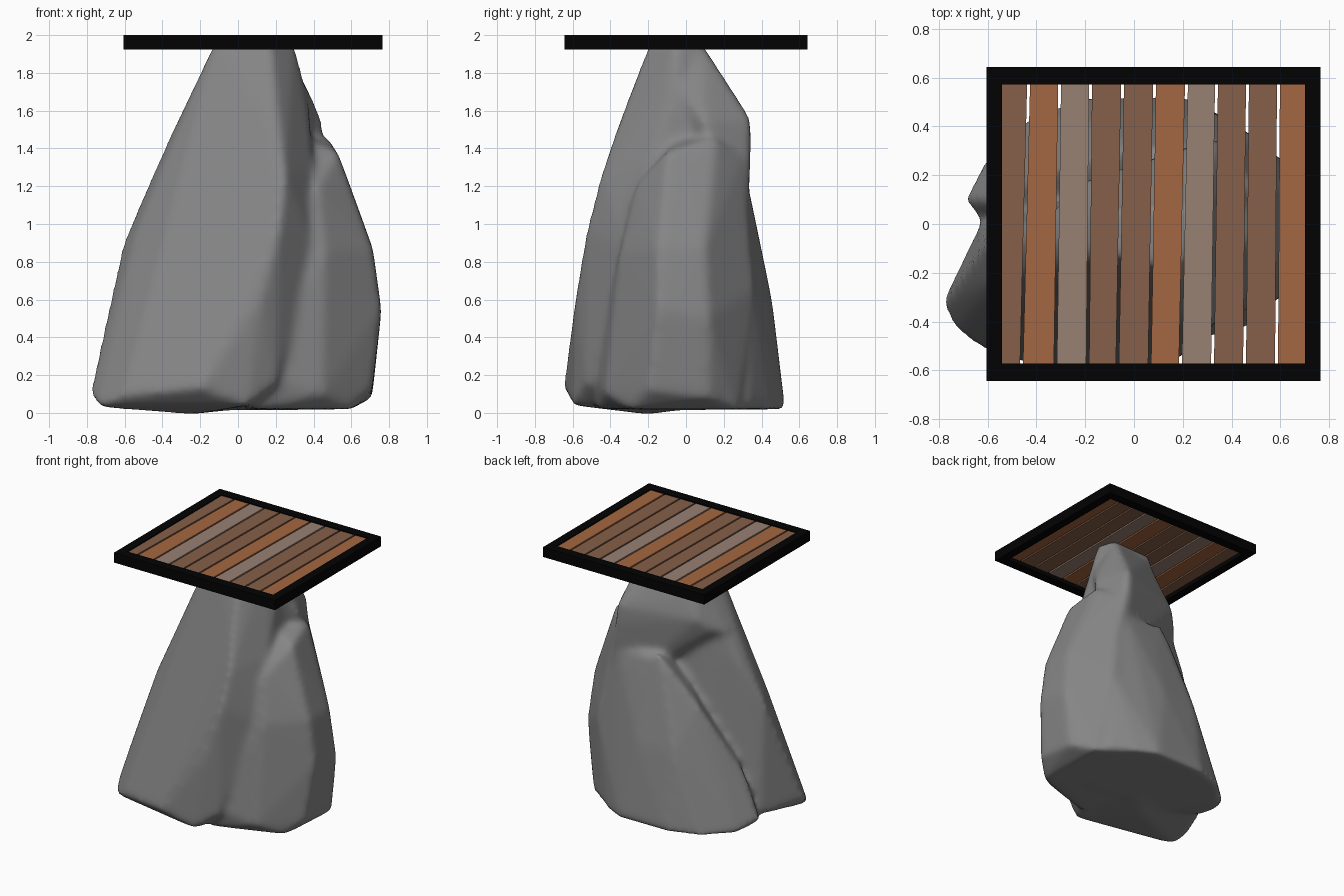
import bpy, bmesh

if "Cube" in bpy.data.objects:
    bpy.data.objects.remove(bpy.data.objects["Cube"])

def material(name, rgb):
    m = bpy.data.materials.new(name)
    m.diffuse_color = (*rgb, 1)
    m.use_nodes = True
    m.node_tree.nodes["Principled BSDF"].inputs["Base Color"].default_value = m.diffuse_color
    return m

STONE = material("grey stone", (0.235, 0.235, 0.235))
BLACK = material("black frame", (0.0008, 0.0008, 0.0008))
BROWN = material("brown wood", (0.24, 0.114, 0.067))
ORANGE = material("orange wood", (0.37, 0.134, 0.052))
WEATHERED = material("weathered wood", (0.315, 0.22, 0.172))

def add_object(name, bm, mat):
    bmesh.ops.recalc_face_normals(bm, faces=bm.faces)
    me = bpy.data.meshes.new(name)
    bm.to_mesh(me)
    bm.free()
    me.materials.append(mat)
    ob = bpy.data.objects.new(name, me)
    bpy.context.collection.objects.link(ob)
    return ob

def hull(name, points):
    bm = bmesh.new()
    for p in points:
        bm.verts.new(p)
    bmesh.ops.convex_hull(bm, input=bm.verts[:])
    loose = [v for v in bm.verts if not v.link_faces]
    bmesh.ops.delete(bm, geom=loose, context='VERTS')
    return add_object(name, bm, STONE)

def slab(name, outline, z0, z1, mat):
    bm = bmesh.new()
    low = [bm.verts.new((x, y, z0)) for x, y in outline]
    high = [bm.verts.new((x, y, z1)) for x, y in outline]
    bm.faces.new(low)
    bm.faces.new(high)
    n = len(outline)
    for i in range(n):
        j = (i + 1) % n
        bm.faces.new((low[i], low[j], high[j], high[i]))
    return add_object(name, bm, mat)

# Boulder pedestal: main tapering mass with a broad flat face to the front left
boulder = hull("boulder_pedestal", [
    (-.12, -.12, 1.97), (-.08, .07, 1.97), (.17, -.19, 1.97), (.295, -.05, 1.97), (.25, .08, 1.97),
    (-.39, -.06, 1.4), (-.61, -.08, .9), (-.54, -.21, .95), (-.785, -.32, .11), (-.74, -.43, .03),
    (-.63, 0, .07), (-.61, -.52, .09), (-.2, -.65, .13), (.05, -.60, .04), (.12, -.585, .6),
    (.22, -.525, .98), (.25, -.455, 1.25), (.18, -.36, 1.52), (.16, -.30, 1.67), (.17, -.22, 1.8),
    (.2, -.53, .15), (.42, -.31, .85), (.4, -.2, 1.3), (.38, .1, 1.4), (.37, -.05, 1.68),
    (.2, .1, 1.4), (.3, .25, .05), (-.3, .15, .05), (-.3, .06, 1.25), (-.46, 0, 1.18),
    (-.25, -.2, -.008)])

# Right shoulder lobe with a ledge on top
right_lobe = hull("right_lobe", [
    (.53, -.1, 1.38), (.48, .16, 1.46), (.38, -.05, 1.44), (.715, -.15, .87), (.71, .1, .87),
    (.76, -.15, .55), (.755, .12, .5), (.71, -.2, .12), (.71, .12, .08), (.60, -.29, .02),
    (.59, .27, .02), (.45, -.43, .1), (.46, -.35, .85), (.42, -.27, 1.2), (.50, .36, .65),
    (.4, .37, .02), (.1, -.47, .02), (.12, -.5, .2), (.35, .33, 1.2), (.1, .2, .6),
    (.36, .39, .6), (.40, .3, 1.35), (0, 0, .015)])

# Low lobe on the back left, running round to the back right
back_lobe = hull("back_lobe", [
    (-.70, .1, .09), (-.61, .27, .02), (-.42, .44, .02), (-.2, .52, .02), (.2, .525, .02),
    (.35, .45, .02), (-.62, 0, .04), (-.57, .09, .4), (-.39, .2, .7), (-.28, .24, .9),
    (0, .31, 1.24), (-.2, .43, .6), (.1, .455, .6), (.1, .37, 1.0), (.35, .33, 1.2),
    (-.2, 0, .6), (.1, 0, 1.2), (.49, .36, .62), (.52, .33, .03), (.5, .1, .6),
    (.3, -.15, .015), (-.3, -.1, .015)])

# Overhanging knob high on the back, wrapping round to the left
back_knob = hull("back_knob", [
    (.34, .35, 1.55), (.33, .35, 1.42), (.05, .25, 1.53), (.05, .18, 1.43), (0, .06, 1.95),
    (.25, .09, 1.95), (.45, .1, 1.54), (.37, -.02, 1.7), (.42, .1, 1.3), (.43, .33, .95),
    (.28, .3, 1.0), (.1, 0, 1.43), (-.09, .17, 1.66), (-.22, .17, 1.52), (-.29, .11, 1.44),
    (-.38, 0, 1.4), (-.08, .06, 1.93)])

# Fuse the lobes and soften the stone
lobes = [right_lobe, back_lobe, back_knob]
for lobe in lobes:
    b = boulder.modifiers.new("fuse", 'BOOLEAN')
    b.operation = 'UNION'
    b.solver = 'EXACT'
    b.object = lobe
r = boulder.modifiers.new("remesh", 'REMESH')
r.mode = 'VOXEL'
r.voxel_size = 0.022
s = boulder.modifiers.new("soften", 'SMOOTH')
s.factor = 0.5
s.iterations = 12
bpy.context.view_layer.update()
graph = bpy.context.evaluated_depsgraph_get()
fused = bpy.data.meshes.new_from_object(boulder.evaluated_get(graph))
boulder.modifiers.clear()
boulder.data = fused
fused.materials.clear()
fused.materials.append(STONE)
for p in fused.polygons:
    p.use_smooth = True
    p.material_index = 0
for lobe in lobes:
    bpy.data.objects.remove(lobe)

# Table top frame: one mitred bar per side
X0, X1, Y0, Y1 = -.605, .765, -.643, .643
x0, x1, y0, y1 = -.54, .70, -.572, .572
outer = [(X0, Y0), (X1, Y0), (X1, Y1), (X0, Y1)]
inner = [(x0, y0), (x1, y0), (x1, y1), (x0, y1)]
for i, side in enumerate(["front", "right", "back", "left"]):
    j = (i + 1) % 4
    slab("frame_" + side, [outer[i], outer[j], inner[j], inner[i]], 1.925, 2.0, BLACK)

# Planks with narrow slanted gaps: x of each joint at the front and the back
front = [x0, -.461, -.322, -.19, -.068, .064, .19, .322, .453, .584, x1]
back = [x0, -.432, -.305, -.178, -.047, .084, .215, .338, .465, .592, x1]
woods = [BROWN, ORANGE, WEATHERED, BROWN, BROWN, ORANGE, WEATHERED, BROWN, BROWN, ORANGE]
G = 0.006
for i, wood in enumerate(woods):
    a = 0 if i == 0 else G
    b = 0 if i == 9 else G
    slab(f"plank_{i + 1}", [(front[i] + a, y0), (front[i + 1] - b, y0),
                            (back[i + 1] - b, y1), (back[i] + a, y1)], 1.955, 1.992, wood)
